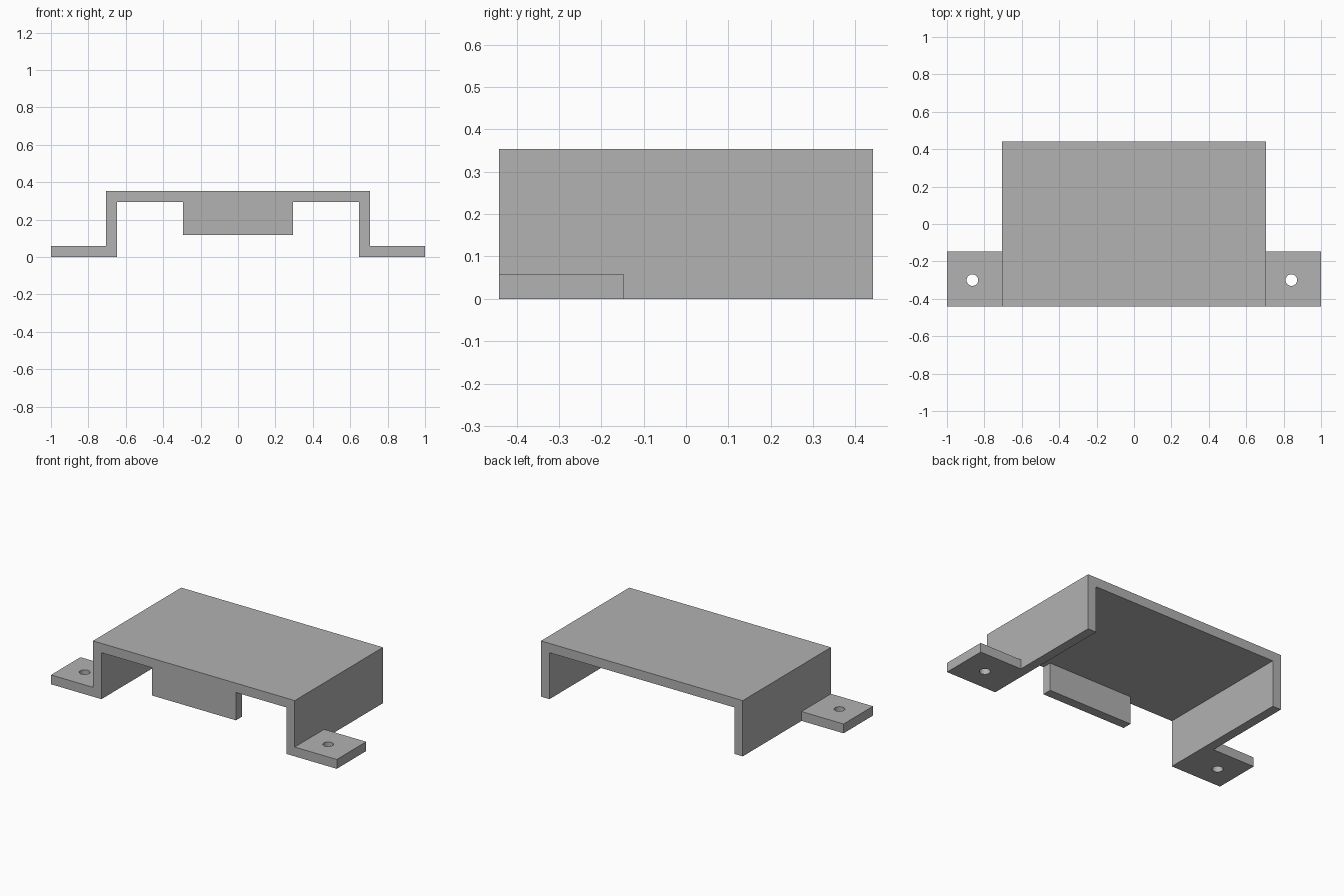
import bpy
import bmesh
from mathutils import Matrix, Vector

if "Cube" in bpy.data.objects:
    bpy.data.objects.remove(bpy.data.objects["Cube"], do_unlink=True)

T = 0.059                       # sheet thickness
HALF_W, HALF_D, TOP = 0.706, 0.441, 0.353
TAB_BACK = -0.147

grey = bpy.data.materials.new("plain grey")
grey.use_nodes = True
colour = (0.445, 0.445, 0.445, 1)
grey.diffuse_color = colour
grey.node_tree.nodes["Principled BSDF"].inputs["Base Color"].default_value = colour


def add_object(name, bm):
    bmesh.ops.recalc_face_normals(bm, faces=bm.faces)
    mesh = bpy.data.meshes.new(name)
    bm.to_mesh(mesh)
    bm.free()
    mesh.materials.append(grey)
    obj = bpy.data.objects.new(name, mesh)
    bpy.context.collection.objects.link(obj)
    return obj


def box(name, low, high):
    low, high = Vector(low), Vector(high)
    bm = bmesh.new()
    place = Matrix.Translation((low + high) / 2) @ Matrix.Diagonal((high - low).to_4d())
    bmesh.ops.create_cube(bm, size=1, matrix=place)
    return add_object(name, bm)


def combine(target, other, operation):
    mod = target.modifiers.new(operation.lower(), 'BOOLEAN')
    mod.operation = operation
    mod.solver = 'EXACT'
    mod.object = other
    bpy.context.view_layer.objects.active = target
    bpy.ops.object.modifier_apply(modifier=mod.name)
    bpy.data.objects.remove(other, do_unlink=True)


# Channel: a U-shaped profile drawn out from front to back
inner = HALF_W - T
profile = [(-HALF_W, 0), (-HALF_W, TOP), (HALF_W, TOP), (HALF_W, 0),
           (inner, 0), (inner, TOP - T), (-inner, TOP - T), (-inner, 0)]
bm = bmesh.new()
face = bm.faces.new([bm.verts.new((x, -HALF_D, z)) for x, z in profile])
extruded = bmesh.ops.extrude_face_region(bm, geom=[face])["geom"]
bmesh.ops.translate(bm, vec=(0, 2 * HALF_D, 0),
                    verts=[v for v in extruded if isinstance(v, bmesh.types.BMVert)])
bracket = add_object("bracket", bm)

# Stop lip hanging at the front
combine(bracket, box("front_lip", (-0.294, -HALF_D, 0.118),
                     (0.294, -HALF_D + T, TOP - T / 2)), 'UNION')

# Mounting tabs at the front corners, each with a screw hole
for side, hole_x in ((-1, -0.864), (1, 0.841)):
    near, far = sorted((side * (HALF_W - T / 2), side))
    combine(bracket, box("mounting_tab", (near, -HALF_D, 0), (far, TAB_BACK, T)), 'UNION')
    bm = bmesh.new()
    bmesh.ops.create_cone(bm, cap_ends=True, segments=32, radius1=0.031, radius2=0.031,
                          depth=0.3, matrix=Matrix.Translation((hole_x, -0.3, T / 2)))
    combine(bracket, add_object("hole_cutter", bm), 'DIFFERENCE')

# Smooth hole walls, crisp sheet edges
bpy.ops.object.select_all(action='DESELECT')
bracket.select_set(True)
bpy.context.view_layer.objects.active = bracket
bpy.ops.object.shade_smooth_by_angle()
